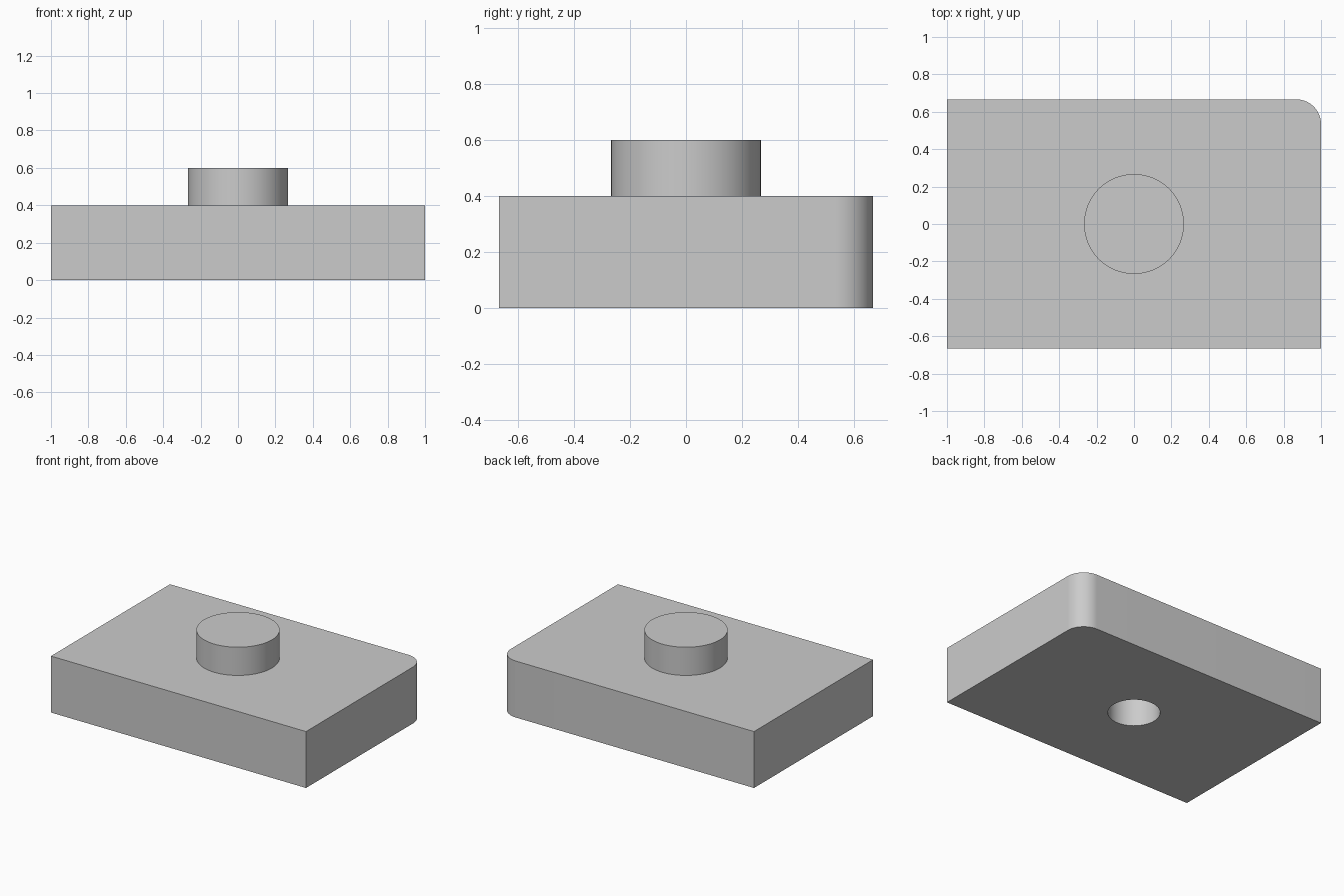
import bpy
import bmesh
from math import radians, sin, cos, tau

default = bpy.data.objects.get("Cube")
if default:
    bpy.data.objects.remove(default, do_unlink=True)

LENGTH, WIDTH, HEIGHT = 2.0, 1.333, 0.4
CORNER_RADIUS = 0.133
BOSS_RADIUS, BOSS_TOP = 0.267, 0.6
BORE_RADIUS, BORE_DEPTH = 0.167, 0.4

grey = bpy.data.materials.new("light grey")
grey.use_nodes = True
colour = (0.6, 0.6, 0.6, 1)
grey.diffuse_color = colour
grey.node_tree.nodes["Principled BSDF"].inputs["Base Color"].default_value = colour


def prism(name, outline, bottom, top):
    """Extrude a closed outline between two heights."""
    bm = bmesh.new()
    base = bm.faces.new([bm.verts.new((x, y, bottom)) for x, y in outline])
    raised = bmesh.ops.extrude_face_region(bm, geom=[base])["geom"]
    verts = [v for v in raised if isinstance(v, bmesh.types.BMVert)]
    bmesh.ops.translate(bm, vec=(0, 0, top - bottom), verts=verts)
    bmesh.ops.recalc_face_normals(bm, faces=bm.faces[:])
    mesh = bpy.data.meshes.new(name)
    bm.to_mesh(mesh)
    bm.free()
    mesh.materials.append(grey)
    obj = bpy.data.objects.new(name, mesh)
    bpy.context.collection.objects.link(obj)
    return obj


def arc(cx, cy, radius, steps, turn=tau, closed=True):
    count = steps if closed else steps + 1
    return [(cx + radius * cos(turn * i / steps), cy + radius * sin(turn * i / steps))
            for i in range(count)]


def combine(target, tool, operation):
    """Apply a boolean and discard the tool."""
    mod = target.modifiers.new(operation.lower(), "BOOLEAN")
    mod.operation, mod.solver, mod.object = operation, "EXACT", tool
    bpy.context.view_layer.objects.active = target
    bpy.ops.object.modifier_apply(modifier=mod.name)
    bpy.data.objects.remove(tool, do_unlink=True)


# Rectangular block with one rounded back corner
hx, hy = LENGTH / 2, WIDTH / 2
rounded = arc(hx - CORNER_RADIUS, hy - CORNER_RADIUS, CORNER_RADIUS, 16, tau / 4, False)
block = prism("block_with_boss", [(-hx, -hy), (hx, -hy)] + rounded + [(-hx, hy)], 0, HEIGHT)

# Round boss on top, sunk into the block
combine(block, prism("boss", arc(0, 0, BOSS_RADIUS, 64), HEIGHT / 2, BOSS_TOP), "UNION")

# Blind bore from below
combine(block, prism("bore", arc(0, 0, BORE_RADIUS, 64), -0.1, BORE_DEPTH), "DIFFERENCE")

# Smooth curved walls, crisp edges
bpy.ops.object.select_all(action="DESELECT")
block.select_set(True)
bpy.context.view_layer.objects.active = block
bpy.ops.object.shade_smooth_by_angle(angle=radians(30))
